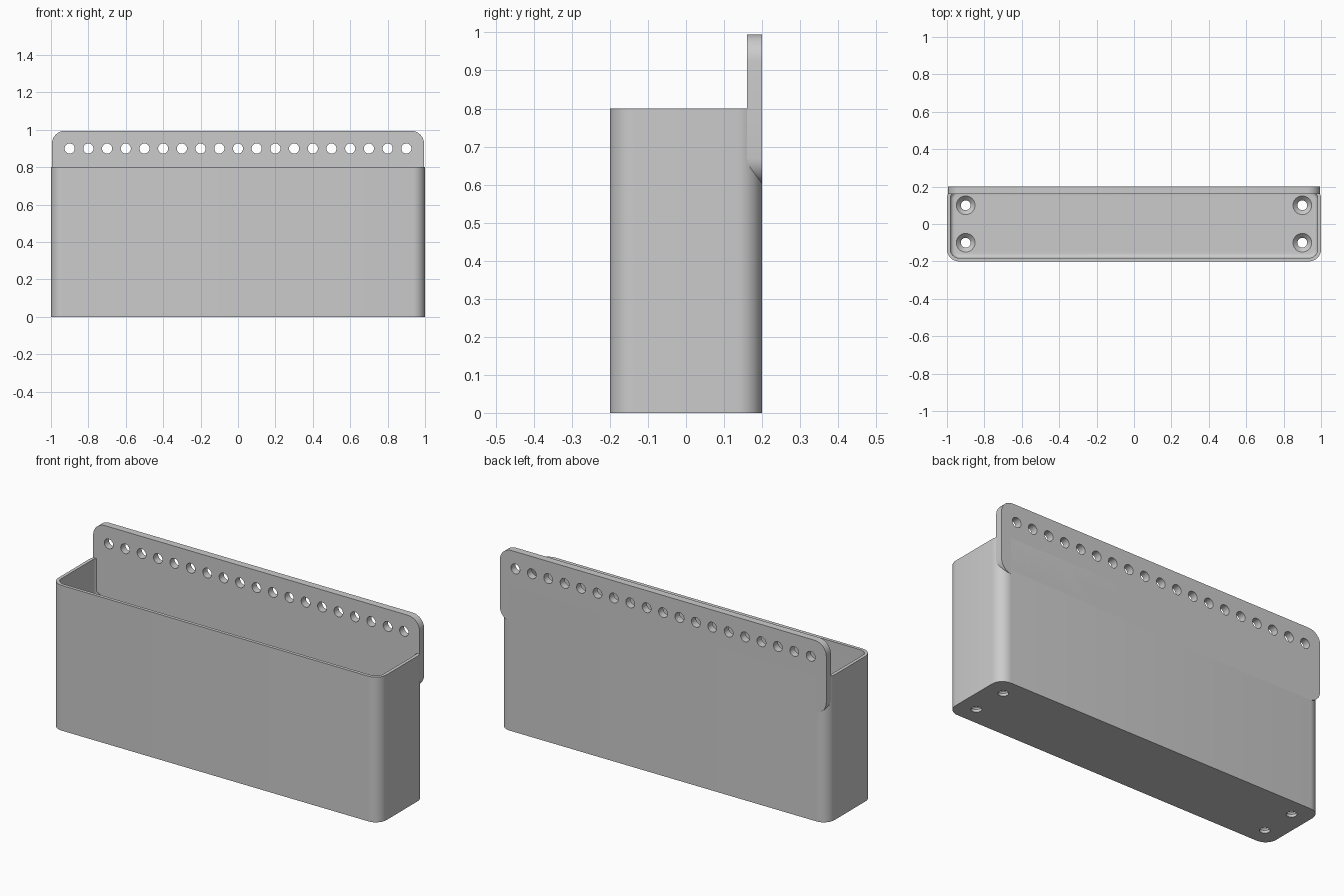
import bpy
import bmesh
from math import cos, sin, pi
from mathutils import Matrix, Vector

old = bpy.data.objects.get("Cube")
if old:
    bpy.data.objects.remove(old, do_unlink=True)

grey = bpy.data.materials.new("light grey")
grey.use_nodes = True
colour = (0.6, 0.6, 0.6, 1)
grey.diffuse_color = colour
grey.node_tree.nodes["Principled BSDF"].inputs["Base Color"].default_value = colour


def rounded_rect(hx, hy, r, z, steps=8):
    """Loop of points around a rounded rectangle at height z."""
    points = []
    for k, (sx, sy) in enumerate([(1, 1), (-1, 1), (-1, -1), (1, -1)]):
        for i in range(steps + 1):
            a = (k + i / steps) * pi / 2
            points.append(Vector((sx * (hx - r) + r * cos(a),
                                  sy * (hy - r) + r * sin(a), z)))
    return points


def circle(r, z, sides=32):
    return [Vector((r * cos(2 * pi * i / sides), r * sin(2 * pi * i / sides), z))
            for i in range(sides)]


def loft(bm, loops, matrix=Matrix()):
    """Skin a stack of equal loops and cap both ends."""
    rings = [[bm.verts.new(matrix @ p) for p in loop] for loop in loops]
    for a, b in zip(rings, rings[1:]):
        for i in range(len(a)):
            j = (i + 1) % len(a)
            bm.faces.new((a[i], a[j], b[j], b[i]))
    bm.faces.new(rings[0][::-1])
    bm.faces.new(rings[-1])


def make_object(name, bm):
    bmesh.ops.recalc_face_normals(bm, faces=bm.faces)
    mesh = bpy.data.meshes.new(name)
    bm.to_mesh(mesh)
    bm.free()
    mesh.materials.append(grey)
    obj = bpy.data.objects.new(name, mesh)
    bpy.context.collection.objects.link(obj)
    return obj


def drill(obj, cutter):
    """Cut the holes, drop the cutter and smooth the curved faces."""
    mod = obj.modifiers.new("holes", "BOOLEAN")
    mod.operation = "DIFFERENCE"
    mod.solver = "EXACT"
    mod.object = cutter
    bpy.ops.object.select_all(action="DESELECT")
    obj.select_set(True)
    bpy.context.view_layer.objects.active = obj
    bpy.ops.object.modifier_apply(modifier=mod.name)
    bpy.data.objects.remove(cutter, do_unlink=True)
    bpy.ops.object.shade_smooth_by_angle(angle=pi / 6)


# Open bin: outer wall, rim, inner wall and a rounded join to the floor
HX, HY, HEIGHT, CORNER = 1.0, 0.2, 0.8, 0.065
WALL, FLOOR, FILLET = 0.018, 0.04, 0.022
loops = [rounded_rect(HX, HY, CORNER, 0), rounded_rect(HX, HY, CORNER, HEIGHT)]
loops.append(rounded_rect(HX - WALL, HY - WALL, CORNER - WALL, HEIGHT))
for i in range(6):
    a = i / 5 * pi / 2
    inset = WALL + FILLET * (1 - cos(a))
    loops.append(rounded_rect(HX - inset, HY - inset, CORNER - inset,
                              FLOOR + FILLET * (1 - sin(a))))
bm = bmesh.new()
loft(bm, loops)
bin_body = make_object("bin_body", bm)

# Countersunk screw holes in the floor
bm = bmesh.new()
for x in (-0.9, 0.9):
    for y in (-0.1, 0.1):
        loft(bm, [circle(0.026, -0.02), circle(0.026, 0.015),
                  circle(0.05, FLOOR), circle(0.05, FLOOR + 0.02)],
             Matrix.Translation((x, y, 0)))
drill(bin_body, make_object("floor_hole_cutter", bm))

# Hanging plate along the back
upright = Matrix.Rotation(pi / 2, 4, "X")
bm = bmesh.new()
loft(bm, [rounded_rect(0.995, 0.1975, 0.07, z) for z in (-0.02, 0.02)],
     Matrix.Translation((0, 0.18, 0.7975)) @ upright)
back_plate = make_object("back_plate", bm)

# Row of holes along the plate
bm = bmesh.new()
for i in range(19):
    loft(bm, [circle(0.027, z) for z in (-0.05, 0.05)],
         Matrix.Translation((i / 10 - 0.9, 0.18, 0.9)) @ upright)
drill(back_plate, make_object("plate_hole_cutter", bm))
